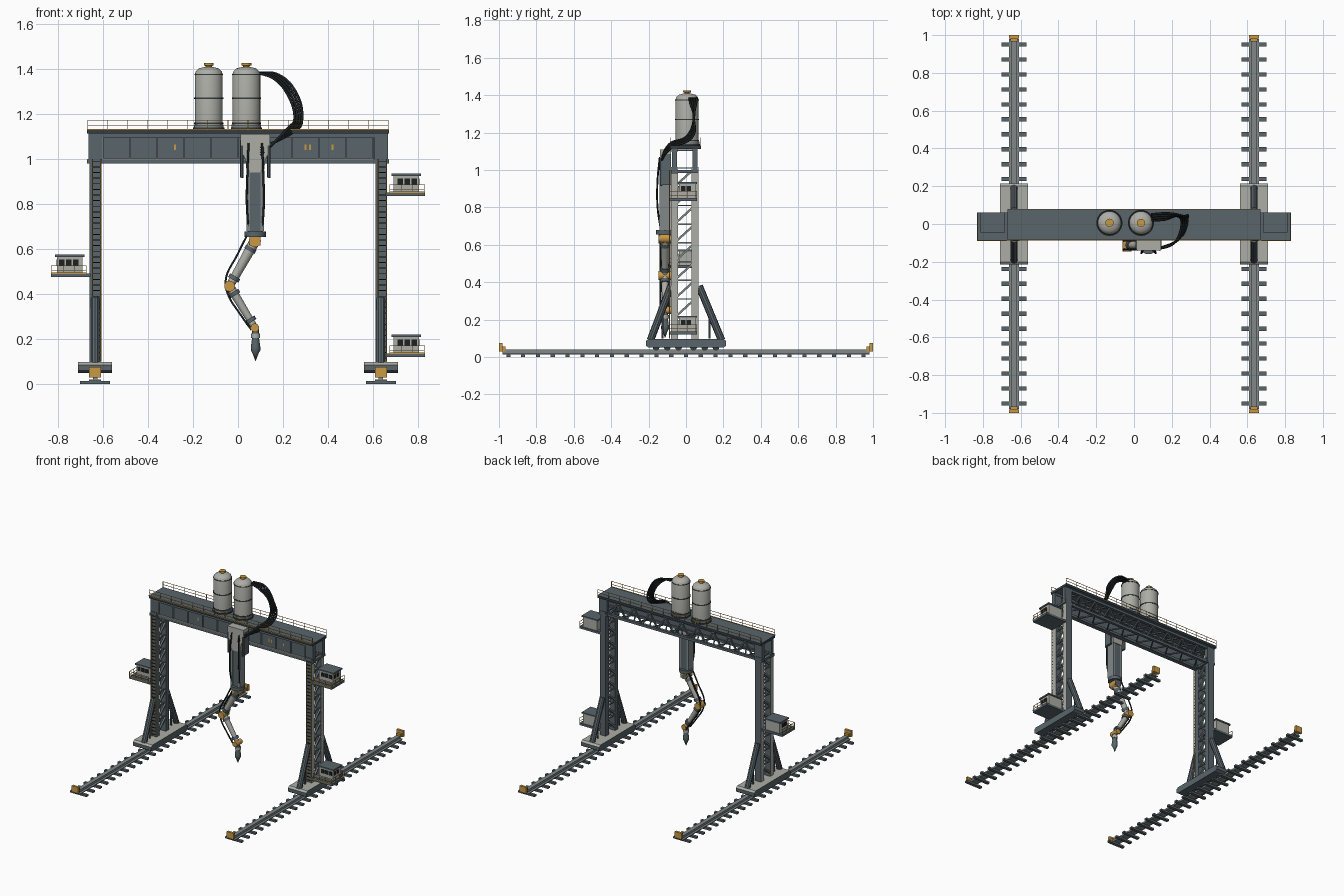
import bpy, bmesh, math
from mathutils import Vector, Matrix

if "Cube" in bpy.data.objects:
    bpy.data.objects.remove(bpy.data.objects["Cube"])

COLOURS = {"slate": (0.10, 0.13, 0.145), "light_grey": (0.42, 0.42, 0.385), "steel": (0.22, 0.25, 0.25),
           "yellow": (0.58, 0.32, 0.06), "black": (0.012, 0.015, 0.016), "dark_slate": (0.035, 0.045, 0.05)}
MATS = {}
for n, c in COLOURS.items():
    MATS[n] = bpy.data.materials.new(n)
    MATS[n].diffuse_color = (*c, 1)


class Part:
    """Collects boxes, rods and lathed shapes into one named object."""
    def __init__(self, name, *mats):
        self.name, self.mats, self.bm = name, mats, bmesh.new()

    def box(self, x0, x1, y0, y1, z0, z1):
        m = Matrix.Translation(((x0+x1)/2, (y0+y1)/2, (z0+z1)/2)) @ Matrix.Diagonal((x1-x0, y1-y0, z1-z0, 1))
        bmesh.ops.create_cube(self.bm, size=1, matrix=m)
        return self

    def rod(self, p, q, r, r2=None, n=8):
        p, q = Vector(p), Vector(q)
        d = q - p
        m = Matrix.Translation((p+q)/2) @ d.to_track_quat('Z', 'Y').to_matrix().to_4x4()
        if n == 4:
            m = m @ Matrix.Rotation(math.pi/4, 4, 'Z')
        bmesh.ops.create_cone(self.bm, cap_ends=True, segments=n, radius1=r,
                              radius2=r if r2 is None else r2, depth=d.length, matrix=m)
        return self

    def prism(self, pts, axis, a, b):
        """Extrudes a 2D profile (x,z or y,z) along y or x."""
        def mk(u, v, w):
            return self.bm.verts.new((w, u, v) if axis == 'x' else (u, w, v))
        f = self.bm.faces.new([mk(u, v, a) for u, v in pts])
        ext = bmesh.ops.extrude_face_region(self.bm, geom=[f])
        off = Vector((b-a, 0, 0) if axis == 'x' else (0, b-a, 0))
        bmesh.ops.translate(self.bm, vec=off, verts=[v for v in ext['geom'] if isinstance(v, bmesh.types.BMVert)])
        return self

    def lathe(self, x, y, prof, n=24):
        for (r0, z0), (r1, z1) in zip(prof, prof[1:]):
            ring = [[self.bm.verts.new((x+r*math.cos(t), y+r*math.sin(t), z))
                     for t in (2*math.pi*i/n for i in range(n))] for r, z in ((r0, z0), (r1, z1))]
            for i in range(n):
                j = (i+1) % n
                self.bm.faces.new((ring[0][i], ring[0][j], ring[1][j], ring[1][i]))
        bmesh.ops.remove_doubles(self.bm, verts=self.bm.verts, dist=1e-5)
        return self

    def done(self, smooth=False, rule=None):
        bmesh.ops.recalc_face_normals(self.bm, faces=self.bm.faces)
        if rule:
            for f in self.bm.faces:
                f.material_index = rule(f)
        me = bpy.data.meshes.new(self.name)
        self.bm.to_mesh(me)
        self.bm.free()
        for m in self.mats:
            me.materials.append(MATS[m])
        ob = bpy.data.objects.new(self.name, me)
        bpy.context.collection.objects.link(ob)
        if smooth:
            bpy.ops.object.select_all(action='DESELECT')
            ob.select_set(True)
            bpy.context.view_layer.objects.active = ob
            bpy.ops.object.shade_smooth_by_angle(angle=math.radians(35))


def hose(name, pts, r):
    cu = bpy.data.curves.new(name, 'CURVE')
    cu.dimensions, cu.bevel_depth, cu.bevel_resolution, cu.resolution_u = '3D', r, 1, 8
    sp = cu.splines.new('BEZIER')
    sp.bezier_points.add(len(pts)-1)
    for b, p in zip(sp.bezier_points, pts):
        b.co, b.handle_left_type, b.handle_right_type = p, 'AUTO', 'AUTO'
    cu.materials.append(MATS["black"])
    bpy.context.collection.objects.link(bpy.data.objects.new(name, cu))


LX = 0.635                      # leg and track offset
YF, YB = -0.062, 0.048          # front and back column centres
for s, side in ((-1, "left"), (1, "right")):
    c = s*LX
    # track: I-section rail, sleepers, end buffers
    p = Part(side+"_rail", "steel")
    p.box(c-.026, c+.026, -.98, .98, .014, .02).box(c-.01, c+.01, -.98, .98, .02, .03)
    p.box(c-.015, c+.015, -.98, .98, .03, .04).done()
    p = Part(side+"_sleepers", "slate")
    for i in range(25):
        y = -.95 + i*1.9/24
        p.box(c-.067, c+.067, y-.011, y+.011, 0, .014)
    p.done()
    p = Part(side+"_buffers", "yellow")
    for e in (-1, 1):
        p.box(c-.027, c+.027, *sorted((e*.982, e*1.0)), .03, .075)
        p.box(c-.018, c+.018, *sorted((e*.965, e*.985)), .03, .055)
    p.done()
    # bogie with wheels
    p = Part(side+"_bogie", "slate", "light_grey")
    p.prism([(-.215, .06), (-.2, .05), (.2, .05), (.215, .06), (.215, .085), (.2, .097), (-.2, .097), (-.215, .085)],
            'x', c-.075, c+.075).done(rule=lambda f: int(f.normal.z > .5))
    p = Part(side+"_wheels", "dark_slate")
    for y in (-.16, -.1, -.04, .04, .1, .16):
        p.rod((c-.02, y, .052), (c+.02, y, .052), .018, n=14)
    p.done(True)
    # leg columns, pale outside faces
    p = Part(side+"_leg_columns", "slate", "light_grey")
    for y in (YF, YB):
        p.box(c-.024, c+.024, y-.018, y+.018, .097, 1.015)
    p.done(rule=lambda f, s=s: int(f.normal.x*s > .5))
    # leg lattice
    p = Part(side+"_leg_lattice", "steel")
    for x in (c-.016, c+.016):
        for i in range(9):
            z = .11 + i*.1
            p.rod((x, YF, z), (x, YB, z+.1), .008, n=4)
            p.rod((x, YF, z+.1), (x, YB, z+.1), .005, n=4)
    p.done()
    # splayed braces
    p = Part(side+"_leg_braces", "slate")
    for e in (-1, 1):
        p.rod((c, e*.19, .09), (c, e*.075-.005, .38), .02, n=10)
        p.rod((c, e*.125, .1), (c, e*.125, .25), .006, n=6)
    p.done(True)
    # ladder on the front of the leg
    p = Part(side+"_ladder_rails", "yellow")
    for x in (c-.012, c+.025):
        p.rod((x, -.088, .1), (x, -.088, 1.0), .003, n=6)
    p.done()
    p = Part(side+"_ladder_rungs", "black")
    for i in range(36):
        z = .115 + i*.025
        p.rod((c-.012, -.088, z), (c+.025, -.088, z), .0028, n=4)
    p.done()
    # beam seat on top of the leg
    p = Part(side+"_beam_seat", "slate")
    for y in (YF, YB):
        p.box(c-.03, c+.032, y-.014, y+.014, 1.0, 1.112)
    p.box(c-.034, c+.034, YF-.018, YB+.018, .985, 1.0).done()

# bridge beam: deck, plated front girder, open rear truss
Part("deck", "slate", "dark_slate").box(-.67, .67, -.086, .08, 1.112, 1.13).done(
    rule=lambda f: int(abs(f.normal.z) < .5))
p = Part("front_girder", "slate")
p.box(-.66, .66, -.066, -.056, .985, 1.112).box(-.67, .67, -.078, -.045, .98, .998)
p.box(-.66, .66, -.078, -.045, 1.095, 1.112).done()
p = Part("girder_ribs", "steel")
for i in range(11):
    x = -.6 + i*.12
    p.box(x-.003, x+.003, -.075, -.066, .998, 1.095)
p.done()
Part("girder_trim", "light_grey").box(-.6, .6, -.0785, -.066, .998, 1.003).done()
p = Part("girder_marks", "yellow")
for x in (-.28, .3, .32, .42):
    p.box(x-.004, x+.004, -.068, -.065, 1.04, 1.065)
p.done()
p = Part("rear_truss", "slate")
p.box(-.66, .66, .04, .06, .985, 1.003).box(-.66, .66, .04, .06, 1.095, 1.112)
N = 20
for i in range(N):
    a, b = -.65 + 1.3*i/N, -.65 + 1.3*(i+1)/N
    lo, hi = (.995, 1.1) if i % 2 else (1.1, .995)
    p.rod((a, .05, lo), (b, .05, hi), .007, n=4)
    ya, yb = (-.055, .05) if i % 2 else (.05, -.055)
    p.rod((a, ya, .992), (b, yb, .992), .006, n=4)
    p.rod((a, ya, 1.106), (b, yb, 1.106), .006, n=4)
p.done()
# deck railings and yellow edge strip
p = Part("deck_railing", "yellow")
for y in (-.083, .077):
    for z in (1.15, 1.172):
        p.rod((-.668, y, z), (.668, y, z), .0018, n=4)
    for i in range(16):
        x = -.668 + i*1.336/15
        p.rod((x, y, 1.13), (x, y, 1.172), .0018, n=4)
p.box(-.67, .67, -.088, -.084, 1.128, 1.133).done()

# storage tanks
for x, side in ((-.13, "left"), (.037, "right")):
    y = .006
    Part(side+"_tank", "light_grey").lathe(x, y, [(0, 1.13), (.062, 1.13), (.062, 1.375), (.057, 1.39), (.044, 1.402),
                                                  (.022, 1.408), (0, 1.41)], 28).done(True)
    p = Part(side+"_tank_bands", "dark_slate")
    for z0, z1, r in ((1.13, 1.14, .069), (1.155, 1.161, .0645), (1.266, 1.273, .0645), (1.372, 1.377, .064)):
        p.rod((x, y, z0), (x, y, z1), r, n=28)
    p.done(True)
    Part(side+"_tank_foot", "steel").rod((x, y, 1.14), (x, y, 1.153), .066, n=28).done(True)
    Part(side+"_tank_cap", "yellow").lathe(x, y, [(0, 1.4), (.014, 1.4), (.014, 1.413), (.022, 1.416), (.022, 1.426),
                                                  (0, 1.426)], 16).done(True)

# trolley carriage on the front girder
AX, AY = .077, -.112
Part("carriage_plate", "light_grey").prism([(.012, 1.11), (.142, 1.11), (.142, 1.04), (.122, 1.0), (.115, .94),
                                            (.039, .94), (.032, 1.0), (.012, 1.04)], 'y', -.14, -.08).done()
p = Part("carriage_brackets", "slate")
for e in (-1, 1):
    p.box(AX+e*.06-.008, AX+e*.06+.008, -.132, -.079, .92, 1.085)
    p.rod((AX+e*.06, -.135, .915), (AX+e*.06, -.135, 1.06), .007)
p.done()
Part("mast", "slate").box(.042, .112, -.138, -.086, .67, .96).done()
p = Part("mast_guides", "steel")
for x in (.046, .108):
    p.box(x-.008, x+.008, -.143, -.082, .68, .95)
p.done()
Part("mast_flange", "slate").rod((AX, AY, .654), (AX, AY, .678), .048, n=20).done(True)

# articulated arm
S, E, W = Vector((.075, AY, .635)), Vector((-.037, AY, .435)), Vector((.075, AY, .25))
p = Part("arm_segments", "light_grey")
p.rod(S, E, .024, .018, 12).rod(E, W, .02, .015, 12).done(True)
p = Part("arm_cuffs", "slate")
for a, b in ((S, E), (E, W)):
    for t in (.14, .78):
        p.rod(a.lerp(b, t), a.lerp(b, t+.08), .026, n=12)
p.done(True)
p = Part("arm_joints", "yellow")
for q, r in ((S, .027), (E, .024), (W, .019)):
    p.rod(q-Vector((0, .034, 0)), q+Vector((0, .034, 0)), r, n=16)
p.done(True)
Part("shoulder_yoke", "slate").box(.05, .1, -.146, -.138, .615, .66).box(.05, .1, -.086, -.078, .615, .66).done()
Part("tool_head", "slate").lathe(.078, AY, [(0, .25), (.015, .25), (.016, .2), (.021, .165), (.021, .15), (.013, .135),
                                            (0, .1)], 14).done(True)
Part("tool_collar", "light_grey").rod((.078, AY, .205), (.078, AY, .225), .02, n=14).done(True)

# hoses
for i in range(4):
    d = (i-1.5)*.011
    hose("supply_hose", [(.09, .035+d, 1.383), (.17+d*.5, .04+d, 1.365+d*.6), (.245+d, .042, 1.28+d*.5),
                         (.268+d, .02+d, 1.18), (.235+d*.7, -.08+d*.5, 1.13-d*.5), (.1, -.14, 1.03+d)], .0065)
for e in (-1, 1):
    hose("mast_hose", [(AX+e*.03, -.14, 1.07), (AX+e*.035, -.152, .95), (AX+e*.038, -.152, .8),
                       (AX+e*.03, -.135, .68)], .005)
    y = AY+e*.024
    hose("arm_hose", [(.04, y, .66), (.0, y, .58), (-.055, y, .46), (-.045, y, .40), (.01, y, .31), (.06, y, .24)], .005)

# hanging operator cabins
for s, z, nm in ((1, .835, "upper_right"), (1, .12, "lower_right"), (-1, .475, "left")):
    def bx(part, a, b, *r):
        return part.box(*sorted((s*a, s*b)), *r)
    bx(Part(nm+"_cabin_floor", "slate"), .655, .83, -.088, .06, z, z+.016).done()
    bx(Part(nm+"_cabin_body", "light_grey"), .69, .805, -.038, .054, z+.016, z+.09).done()
    bx(Part(nm+"_cabin_roof", "slate"), .683, .812, -.045, .06, z+.09, z+.1).done()
    p = Part(nm+"_cabin_windows", "black")
    for i in range(3):
        bx(p, .708+i*.031, .734+i*.031, -.041, -.037, z+.05, z+.078)
    for a in (.0, .03):
        bx(p, .803, .807, -.028+a, -.004+a, z+.05, z+.078)
    p.done()
    p = Part(nm+"_cabin_railing", "yellow")
    for h in (.03, .052):
        p.rod((s*.675, -.086, z+h), (s*.828, -.086, z+h), .0018, n=4)
        p.rod((s*.828, -.086, z+h), (s*.828, .058, z+h), .0018, n=4)
    for x, y in ((.675, -.086), (.726, -.086), (.777, -.086), (.828, -.086), (.828, -.038), (.828, .01), (.828, .058)):
        p.rod((s*x, y, z+.016), (s*x, y, z+.052), .0018, n=4)
    bx(p, .675, .83, -.09, -.087, z+.014, z+.02).done()

for m in bpy.data.materials:
    if m.users and not m.is_grease_pencil:
        m.use_nodes = True
        m.node_tree.nodes["Principled BSDF"].inputs["Base Color"].default_value = m.diffuse_color
